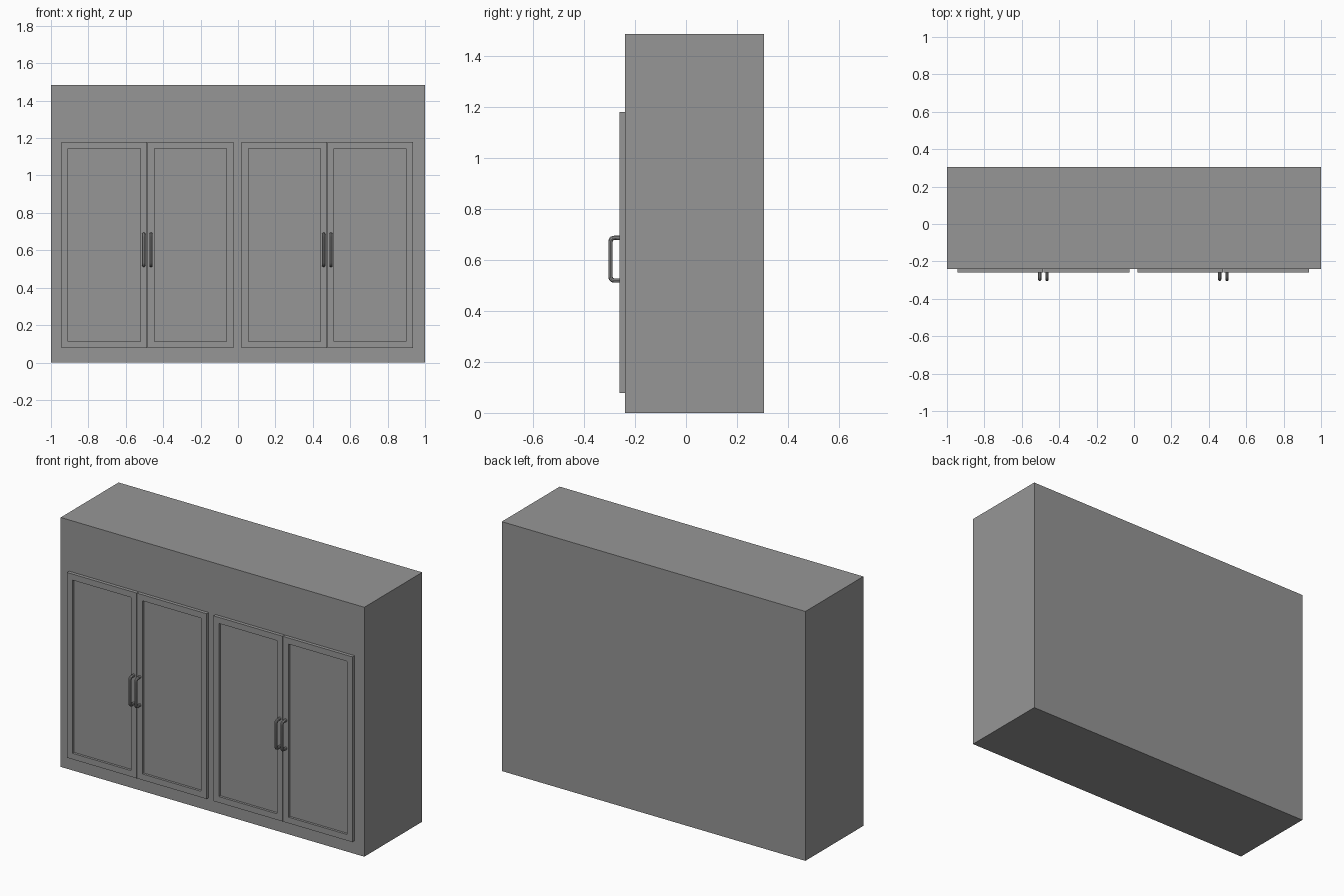
import bpy, bmesh
from mathutils import Vector

if "Cube" in bpy.data.objects:
    bpy.data.objects.remove(bpy.data.objects["Cube"])

grey = bpy.data.materials.new("cabinet_grey")
grey.diffuse_color = (0.305, 0.305, 0.305, 1)
grey.use_nodes = True
grey.node_tree.nodes["Principled BSDF"].inputs["Base Color"].default_value = grey.diffuse_color

BODY_FRONT, DOOR_FRONT = -0.24, -0.26
DOOR_Z = (0.077, 1.18)


def add_box(name, lo, hi, inset=0, depth=0):
    """Box from corner to corner, with an optional recessed panel in its front."""
    bm = bmesh.new()
    bmesh.ops.create_cube(bm, size=1)
    lo, hi = Vector(lo), Vector(hi)
    for v in bm.verts:
        v.co = Vector([(a + b) / 2 + c * (b - a) for a, b, c in zip(lo, hi, v.co)])
    if inset:
        bm.normal_update()
        front = min(bm.faces, key=lambda f: f.calc_center_median().y)
        bmesh.ops.inset_region(bm, faces=[front], thickness=inset, use_even_offset=True)
        new = bmesh.ops.extrude_discrete_faces(bm, faces=[front])["faces"][0]
        bmesh.ops.translate(bm, verts=new.verts, vec=(0, depth, 0))
    mesh = bpy.data.meshes.new(name)
    bm.to_mesh(mesh)
    bm.free()
    mesh.materials.append(grey)
    obj = bpy.data.objects.new(name, mesh)
    bpy.context.collection.objects.link(obj)
    return obj


def add_handle(name, x, z0=0.519, z1=0.686, y=-0.296, r=0.009, bend=0.016):
    """Round bar bent into a U, with both ends sunk into the door."""
    base = DOOR_FRONT + 0.004
    path = [(base, z0)]
    # rounded bends, swept as quadratic arcs around each corner
    for corner, start, end in (
            ((y, z0), (y + bend, z0), (y, z0 + bend)),
            ((y, z1), (y, z1 - bend), (y + bend, z1))):
        for i in range(6):
            t = i / 5
            path.append(tuple((1 - t) ** 2 * s + 2 * t * (1 - t) * c + t * t * e
                              for s, c, e in zip(start, corner, end)))
    path.append((base, z1))
    curve = bpy.data.curves.new(name, "CURVE")
    curve.dimensions = "3D"
    curve.bevel_depth = r
    curve.bevel_resolution = 3
    curve.use_fill_caps = True
    spline = curve.splines.new("POLY")
    spline.points.add(len(path) - 1)
    for p, (py, pz) in zip(spline.points, path):
        p.co = (x, py, pz, 1)
    curve.materials.append(grey)
    obj = bpy.data.objects.new(name, curve)
    bpy.context.collection.objects.link(obj)
    bpy.ops.object.select_all(action="DESELECT")
    obj.select_set(True)
    bpy.context.view_layer.objects.active = obj
    bpy.ops.object.convert(target="MESH")
    bpy.ops.object.shade_smooth_by_angle()


# Cabinet carcass
add_box("cabinet_body", (-1, BODY_FRONT, 0), (1, 0.305, 1.485))

# Two pairs of doors with recessed panels, and a handle beside each meeting edge
for pair, x0, x1 in (("left", -0.944, -0.025), ("right", 0.02, 0.935)):
    mid = (x0 + x1) / 2
    for side, a, b, hx in (("outer_a", x0, mid - 0.001, mid - 0.0195),
                           ("outer_b", mid + 0.001, x1, mid + 0.0195)):
        label = side[-1]
        add_box(f"{pair}_door_{label}", (a, DOOR_FRONT, DOOR_Z[0]),
                (b, BODY_FRONT, DOOR_Z[1]), inset=0.036, depth=0.014)
        add_handle(f"{pair}_handle_{label}", hx)
